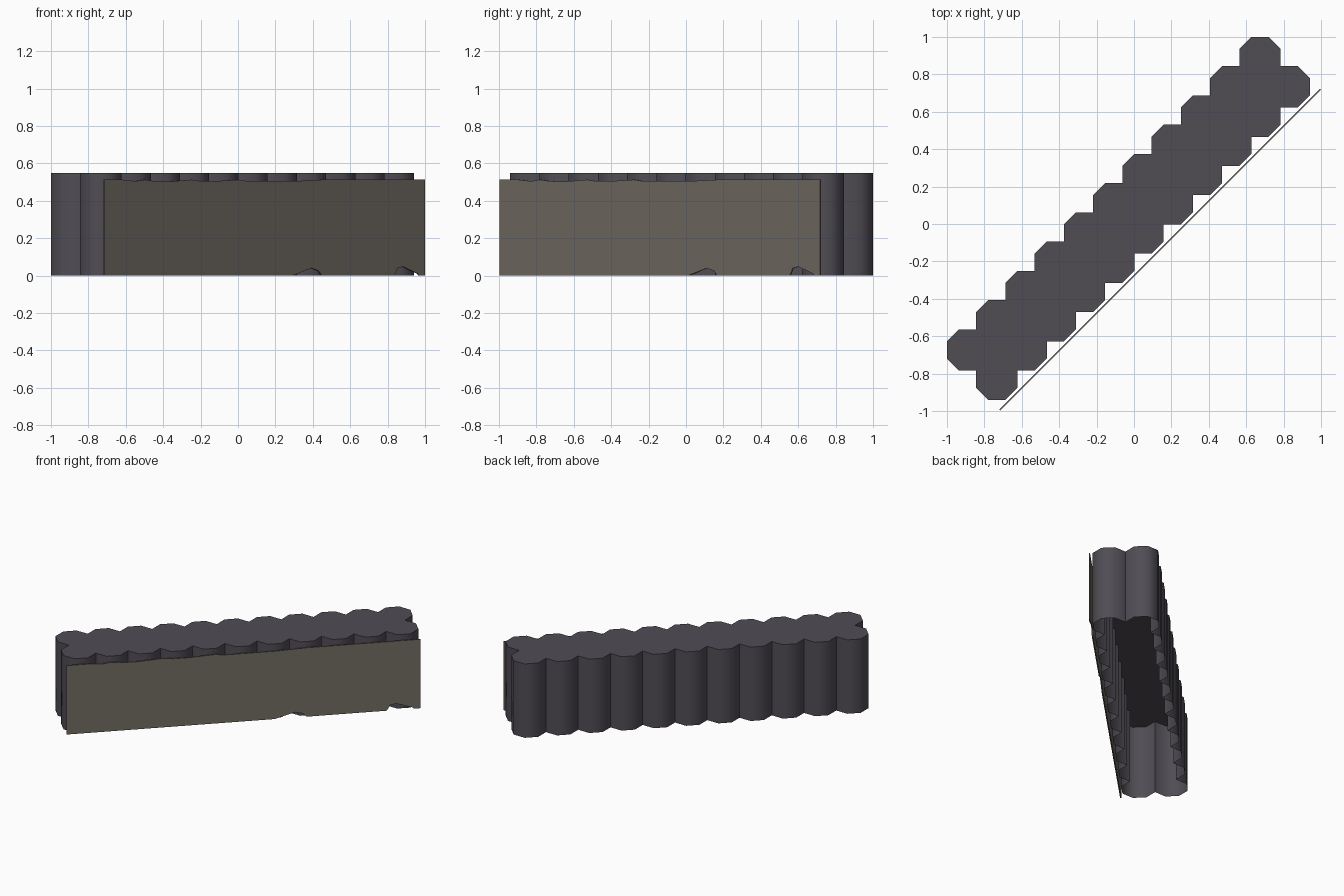
import bpy, bmesh, math
from mathutils import Vector

if "Cube" in bpy.data.objects:
    bpy.data.objects.remove(bpy.data.objects["Cube"])


def srgb(r, g, b):
    def lin(c):
        c /= 255
        return c / 12.92 if c <= 0.04045 else ((c + 0.055) / 1.055) ** 2.4
    return (lin(r), lin(g), lin(b), 1)


def material(name, color):
    m = bpy.data.materials.new(name)
    m.diffuse_color = color
    m.use_nodes = True
    m.node_tree.nodes["Principled BSDF"].inputs["Base Color"].default_value = m.diffuse_color
    return m


def finish(bm, name, mat):
    me = bpy.data.meshes.new(name)
    bm.to_mesh(me)
    bm.free()
    ob = bpy.data.objects.new(name, me)
    bpy.context.collection.objects.link(ob)
    me.materials.append(mat)
    return ob


dark = material("dark violet grey", srgb(80, 76, 84))
drab = material("drab brown grey", srgb(115, 109, 100))

# Ribbed casing: two rows of touching octagonal columns, open underneath
STEP = 0.1563
HALF = STEP / math.sqrt(2)            # octagon half width
RAD = HALF / math.cos(math.pi / 8)
TOP = 0.55
COUNT = 11
bm = bmesh.new()


def polygon(cx, cy, radius, sides, turn):
    bm.faces.new([bm.verts.new((cx + radius * math.cos(turn + 2 * math.pi * k / sides),
                                cy + radius * math.sin(turn + 2 * math.pi * k / sides), TOP))
                  for k in range(sides)])


for i in range(COUNT):
    x = -1 + HALF + i * STEP
    y = 1 - HALF - (COUNT - 1 - i) * STEP
    polygon(x, y, RAD, 8, math.pi / 8)
    polygon(x + STEP, y - STEP, RAD, 8, math.pi / 8)
    if i < COUNT - 1:                 # square filling the gap between four columns
        side = HALF * math.tan(math.pi / 8)
        polygon(x + STEP, y, side * math.sqrt(2), 4, math.pi / 4)
bmesh.ops.remove_doubles(bm, verts=bm.verts, dist=0.002)
inner = [e for e in bm.edges if len(e.link_faces) == 2]
rim = [e for e in bm.edges if len(e.link_faces) == 1]
walls = bmesh.ops.extrude_edge_only(bm, edges=rim)["geom"]
bmesh.ops.translate(bm, vec=(0, 0, -TOP), verts=[v for v in walls if isinstance(v, bmesh.types.BMVert)])
bmesh.ops.dissolve_edges(bm, edges=inner, use_verts=False)
bmesh.ops.recalc_face_normals(bm, faces=bm.faces)
cap = max(bm.faces, key=lambda f: f.calc_center_median().z)
if cap.normal.z < 0:
    bmesh.ops.reverse_faces(bm, faces=bm.faces)
casing = finish(bm, "ribbed_casing", dark)
bpy.context.view_layer.objects.active = casing
casing.select_set(True)
bpy.ops.object.shade_smooth_by_angle(angle=math.radians(50))

# Thin upright panel with small chips along its bottom and top edges
profile = [(-0.717, 0), (0.29, 0), (0.39, 0.04), (0.43, 0.025), (0.445, 0),
           (0.835, 0), (0.85, 0.04), (0.88, 0.048), (0.96, 0.01), (0.965, 0),
           (0.997, 0), (0.997, 0.513),
           (0.45, 0.513), (0.3, 0.505), (0.05, 0.505), (0.0, 0.513),
           (-0.12, 0.505), (-0.2, 0.505), (-0.25, 0.513),
           (-0.37, 0.503), (-0.45, 0.505), (-0.5, 0.513),
           (-0.55, 0.505), (-0.62, 0.513), (-0.717, 0.513)]
OFFSET = 0.277                        # panel follows y = x - OFFSET
bm = bmesh.new()
out = Vector((1, -1, 0)).normalized() * 0.004
face = bm.faces.new([bm.verts.new(Vector((x, x - OFFSET, z)) - out) for x, z in profile])
back = bmesh.ops.extrude_face_region(bm, geom=[face], use_keep_orig=True)["geom"]
bmesh.ops.translate(bm, vec=out * 2, verts=[v for v in back if isinstance(v, bmesh.types.BMVert)])
bmesh.ops.recalc_face_normals(bm, faces=bm.faces)
finish(bm, "side_panel", drab)
